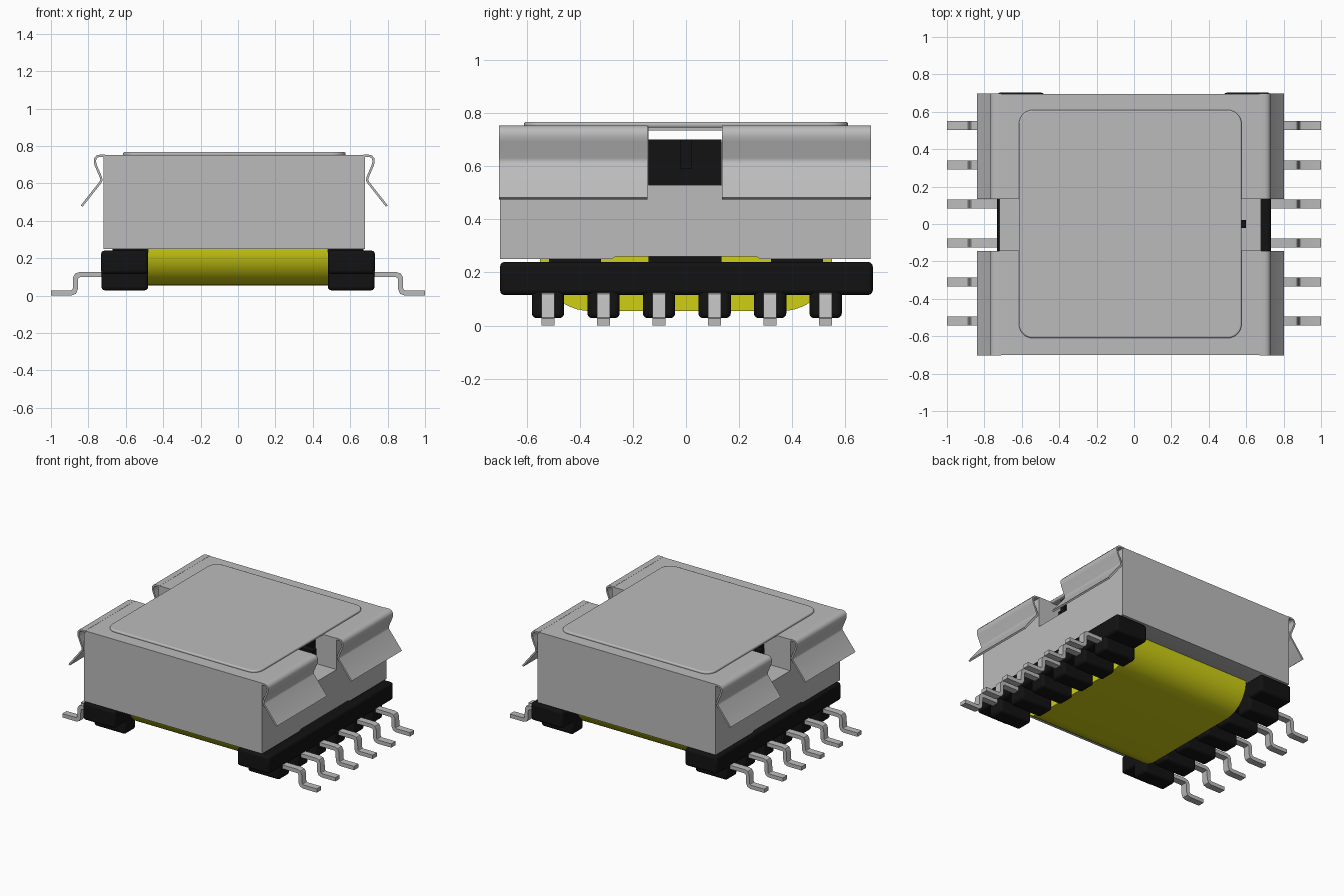
import bpy, bmesh, math
from mathutils import Vector

if "Cube" in bpy.data.objects:
    bpy.data.objects.remove(bpy.data.objects["Cube"])


def material(name, rgb, rough=0.5):
    m = bpy.data.materials.new(name)
    m.use_nodes = True
    m.diffuse_color = (*rgb, 1)
    b = m.node_tree.nodes["Principled BSDF"]
    b.inputs["Base Color"].default_value = (*rgb, 1)
    b.inputs["Roughness"].default_value = rough
    return m


GREY = material("metal grey", (0.5, 0.5, 0.5))
BLACK = material("plastic black", (0.006, 0.006, 0.006))
YELLOW = material("tape yellow", (0.62, 0.62, 0.007))


def prism(name, pts, axis, lo, hi, mat, bevel=0.0):
    """Extrude a 2D outline along an axis: x takes (y,z), y takes (x,z), z takes (x,y)."""
    def place(p, d):
        return {"x": (d, p[0], p[1]), "y": (p[0], d, p[1]), "z": (p[0], p[1], d)}[axis]
    bm = bmesh.new()
    face = bm.faces.new([bm.verts.new(place(p, lo)) for p in pts])
    ext = bmesh.ops.extrude_face_region(bm, geom=[face])
    verts = [v for v in ext["geom"] if isinstance(v, bmesh.types.BMVert)]
    bmesh.ops.translate(bm, verts=verts, vec=Vector(place((0, 0), hi - lo)))
    bmesh.ops.recalc_face_normals(bm, faces=bm.faces)
    me = bpy.data.meshes.new(name)
    bm.to_mesh(me)
    bm.free()
    me.materials.append(mat)
    ob = bpy.data.objects.new(name, me)
    bpy.context.collection.objects.link(ob)
    if bevel:
        mod = ob.modifiers.new("rounded edges", "BEVEL")
        mod.width, mod.segments, mod.limit_method = bevel, 3, "ANGLE"
    bpy.ops.object.select_all(action="DESELECT")
    ob.select_set(True)
    bpy.context.view_layer.objects.active = ob
    bpy.ops.object.shade_smooth_by_angle(angle=math.radians(35))
    return ob


def box(name, x, y, z, mat, bevel=0.0):
    pts = [(x[0], y[0]), (x[1], y[0]), (x[1], y[1]), (x[0], y[1])]
    return prism(name, pts, "z", z[0], z[1], mat, bevel)


def rounded_rect(u, v, r, seg=8):
    pts = []
    for k, (cu, cv) in enumerate([(u[1] - r, v[1] - r), (u[0] + r, v[1] - r),
                                  (u[0] + r, v[0] + r), (u[1] - r, v[0] + r)]):
        for i in range(seg + 1):
            a = math.pi / 2 * (k + i / seg)
            pts.append((cu + r * math.cos(a), cv + r * math.sin(a)))
    return pts


def strip(path, t):
    """Outline of a bent strip of thickness t around a centre line."""
    p = [Vector(q) for q in path]
    left, right = [], []
    for i, q in enumerate(p):
        a = (q - p[i - 1]).normalized() if i else (p[1] - q).normalized()
        b = (p[i + 1] - q).normalized() if i < len(p) - 1 else a
        n = Vector((-(a + b).y, (a + b).x)).normalized()
        off = n * (t / 2) / max(0.5, n.dot(Vector((-a.y, a.x))))
        left.append(q + off)
        right.append(q - off)
    return left + right[::-1]


def mirror(pts, s, centre=0.0):
    return [(centre + s * (p[0] - centre), p[1]) for p in pts]


CX = -0.02  # the core and clip sit slightly off centre

# Core: block with a channel through it along x
core = [(-0.70, 0.25), (-0.28, 0.25), (-0.265, 0.26), (0.265, 0.26), (0.28, 0.25),
        (0.695, 0.25), (0.695, 0.752), (0.135, 0.752), (0.135, 0.53),
        (-0.142, 0.53), (-0.142, 0.752), (-0.70, 0.752)]
prism("core", core, "x", -0.72, 0.68, GREY)

# Clip: lid over the channel, leaving a notch at each end, and raised panel
box("clip_lid", (-0.495, 0.45), (-0.142, 0.135), (0.735, 0.752), GREY)
prism("raised_panel", rounded_rect((-0.615, 0.575), (-0.61, 0.61), 0.075),
      "z", 0.745, 0.767, GREY, 0.008)

# Clip: bent spring flaps, two on each side
flap_path = [(0.67, 0.747), (0.70, 0.747), (0.714, 0.743), (0.723, 0.732), (0.725, 0.715),
             (0.720, 0.695), (0.693, 0.632), (0.690, 0.618), (0.695, 0.606), (0.796, 0.478)]
flap = strip(flap_path, 0.012)
for side, s in (("left", 1), ("right", -1)):
    for end, y0, y1 in (("front", -0.703, -0.145), ("back", 0.135, 0.697)):
        prism(f"spring_flap_{side}_{end}", mirror(flap, s, CX), "y", y0, y1, GREY)

# Winding wrapped in tape
prism("winding", rounded_rect((-0.55, 0.55), (0.055, 0.69), 0.19, 12),
      "x", -0.481, 0.481, YELLOW)

# Bobbin and pins on both sides
pin_path = [(0.70, 0.112), (0.845, 0.112), (0.861, 0.107), (0.868, 0.094),
            (0.870, 0.035), (0.877, 0.02), (0.893, 0.014), (1.0, 0.014)]
pin = strip(pin_path, 0.027)
for side, s in (("left", 1), ("right", -1)):
    def xs(a, b):
        return tuple(sorted((s * a, s * b)))
    box(f"bobbin_rail_{side}", xs(0.48, 0.732), (-0.70, 0.703), (0.115, 0.24), BLACK, 0.018)
    box(f"bobbin_wall_{side}", xs(0.48, 0.515), (-0.141, 0.134), (0.20, 0.70), BLACK)
    box(f"bobbin_rib_{side}", xs(0.51, 0.60), (-0.022, 0.022), (0.59, 0.70), BLACK)
    for end, e in (("front", -1), ("back", 1)):
        y = sorted((e * 0.32, e * 0.515))
        box(f"bobbin_pad_{side}_{end}", xs(0.48, 0.67), y, (0.22, 0.255), BLACK)
    for i in range(6):
        yc = 0.003 + (i - 2.5) * 0.209
        box(f"bobbin_foot_{side}_{i + 1}", xs(0.48, 0.73), (yc - 0.061, yc + 0.061),
            (0.028, 0.16), BLACK, 0.018)
        prism(f"pin_{side}_{i + 1}", mirror(pin, s), "y", yc - 0.024, yc + 0.024, GREY)
